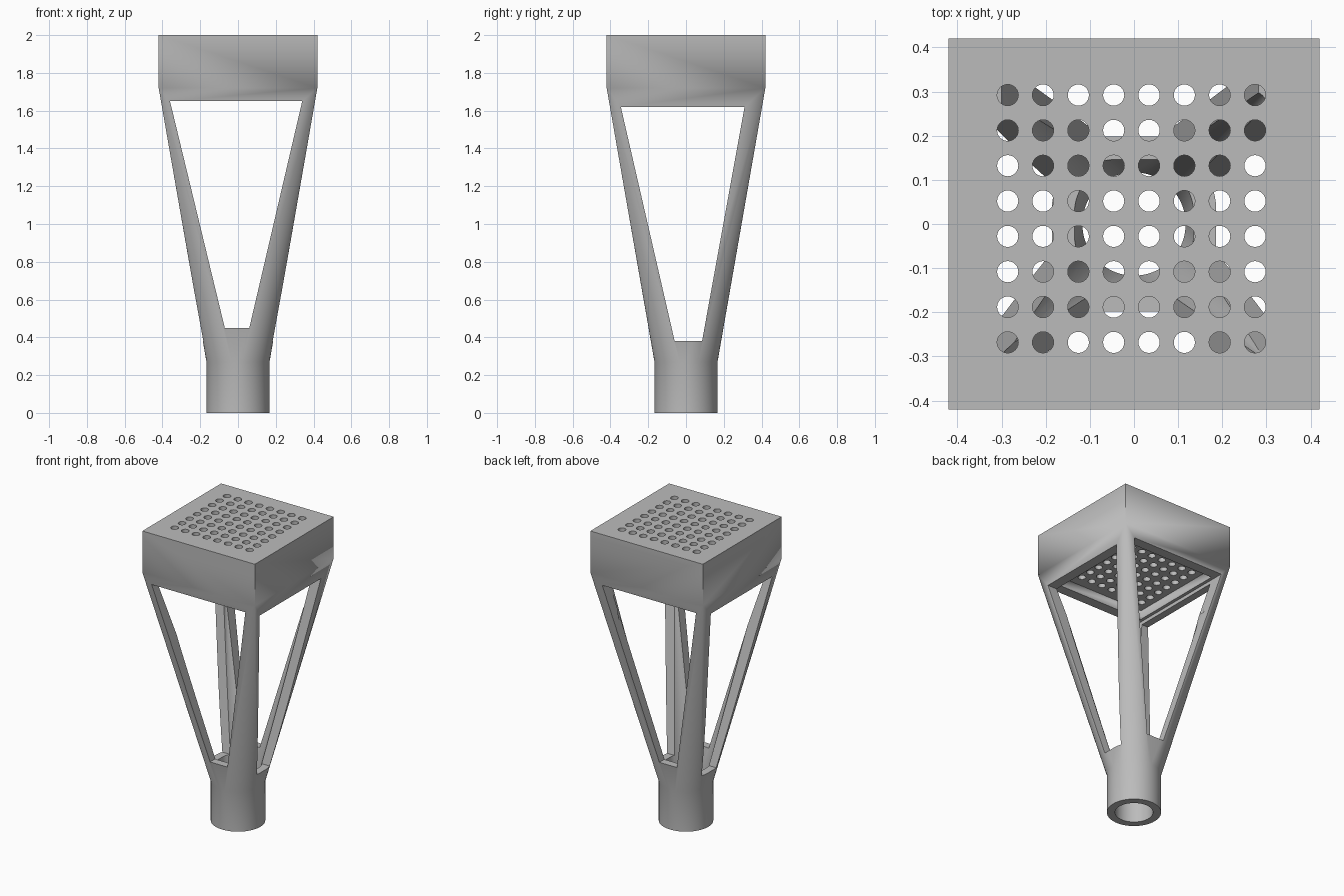
import bpy, bmesh, math
from mathutils import Matrix, Vector

if "Cube" in bpy.data.objects:
    bpy.data.objects.remove(bpy.data.objects["Cube"], do_unlink=True)

grey = bpy.data.materials.new("plain_grey")
grey.use_nodes = True
colour = (0.5, 0.5, 0.5, 1)
grey.diffuse_color = colour
grey.node_tree.nodes["Principled BSDF"].inputs["Base Color"].default_value = colour


def make_object(name, bm):
    bmesh.ops.recalc_face_normals(bm, faces=bm.faces)
    mesh = bpy.data.meshes.new(name)
    bm.to_mesh(mesh)
    bm.free()
    obj = bpy.data.objects.new(name, mesh)
    bpy.context.collection.objects.link(obj)
    mesh.materials.append(grey)
    return obj


def circle(radius, z, n=64):
    return [(radius * math.cos(math.tau * i / n), radius * math.sin(math.tau * i / n), z) for i in range(n)]


def square(half, z):
    return [(x * half, y * half, z) for x in (-1, 1) for y in (-1, 1)]


def hull(name, points):
    bm = bmesh.new()
    for p in points:
        bm.verts.new(p)
    res = bmesh.ops.convex_hull(bm, input=bm.verts)
    loose = [v for v in bm.verts if not v.link_faces]
    bmesh.ops.delete(bm, geom=loose, context="VERTS")
    bmesh.ops.dissolve_limit(bm, angle_limit=0.002, verts=bm.verts, edges=bm.edges)
    return make_object(name, bm)


def combine(target, tool, operation):
    mod = target.modifiers.new(operation.lower(), "BOOLEAN")
    mod.operation, mod.solver, mod.object = operation, "EXACT", tool
    bpy.context.view_layer.objects.active = target
    bpy.ops.object.modifier_apply(modifier=mod.name)
    bpy.data.objects.remove(tool, do_unlink=True)


NECK, SHOULDER, TOP = 0.27, 1.72, 2.0

# Outer shell: round socket flaring to a square head
body = hull("flared_holder", circle(0.167, NECK) + square(0.42, SHOULDER) + square(0.42, TOP))
combine(body, hull("socket", circle(0.167, 0) + circle(0.167, NECK + 0.0)), "UNION")

# Hollow interior: straight bore and flaring cavity below the head
combine(body, hull("bore", circle(0.117, -0.1) + circle(0.117, NECK + 0.01)), "DIFFERENCE")
combine(body, hull("cavity", circle(0.117, NECK) + square(0.35, SHOULDER)), "DIFFERENCE")


# Tapered windows cut through both directions, leaving four corner legs
def window(name, low, high, z0, z1, along_y):
    pts = []
    for depth in (-1, 1):
        for (a, b), z in ((low, z0), (high, z1)):
            for w in (a, b):
                pts.append((w, depth, z) if along_y else (depth, w, z))
    return hull(name, pts)


combine(body, window("front_window", (-0.07, 0.06), (-0.36, 0.34), 0.45, 1.65, True), "DIFFERENCE")
combine(body, window("side_window", (-0.06, 0.085), (-0.345, 0.31), 0.38, 1.62, False), "DIFFERENCE")

# Grid of round holes through the head
bm = bmesh.new()
for i in range(8):
    for j in range(8):
        at = Vector((-0.286 + 0.08 * i, -0.268 + 0.08 * j, 1.8))
        bmesh.ops.create_cone(bm, cap_ends=True, segments=24, radius1=0.024, radius2=0.024,
                              depth=0.8, matrix=Matrix.Translation(at))
combine(body, make_object("hole_grid", bm), "DIFFERENCE")

bpy.ops.object.select_all(action="DESELECT")
body.select_set(True)
bpy.context.view_layer.objects.active = body
bpy.ops.object.shade_smooth_by_angle(angle=math.radians(25))
